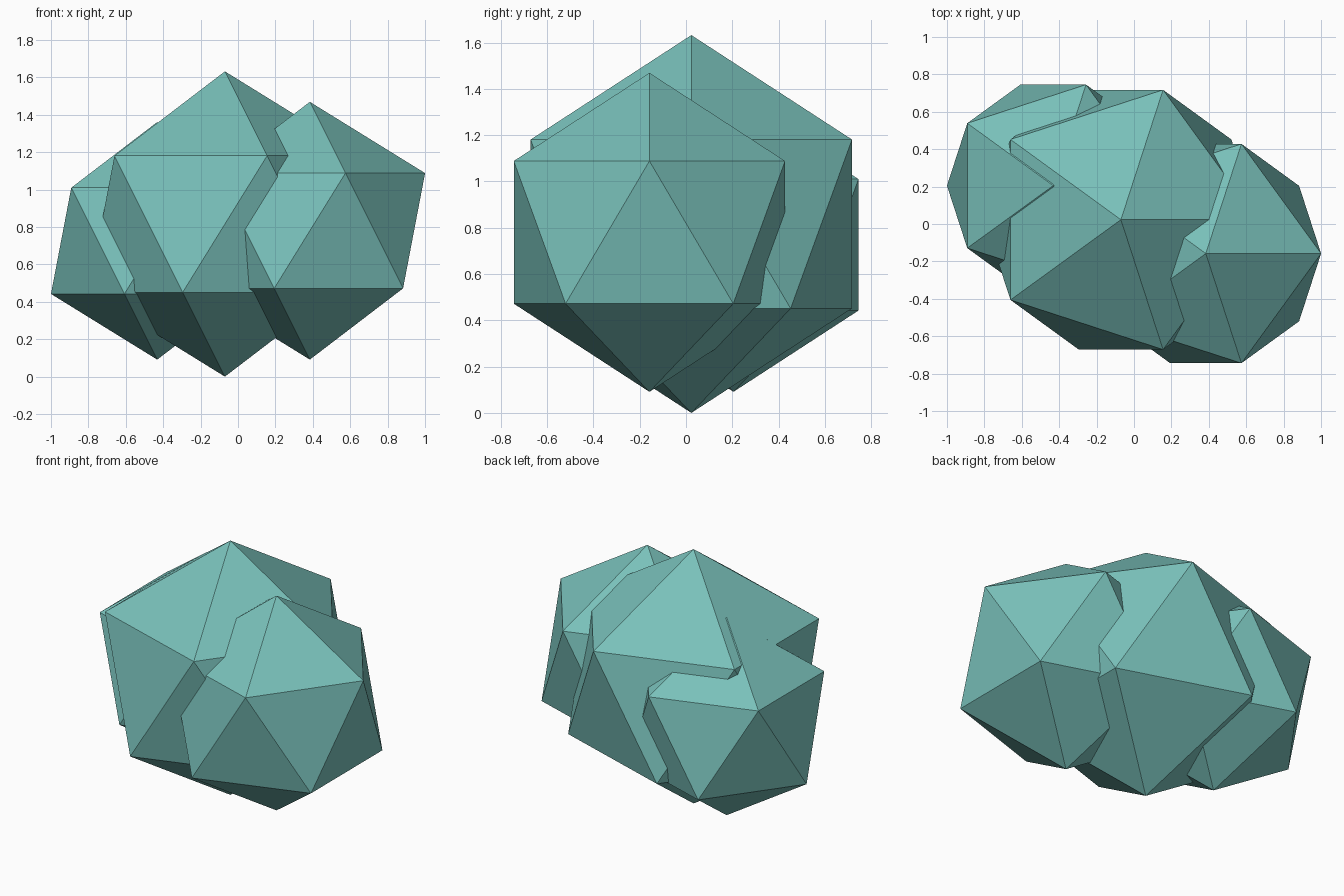
import bpy

if "Cube" in bpy.data.objects:
    bpy.data.objects.remove(bpy.data.objects["Cube"])

# Teal material shared by all lobes
mat = bpy.data.materials.new("teal")
mat.diffuse_color = (0.19, 0.53, 0.49, 1)
mat.use_nodes = True
mat.node_tree.nodes["Principled BSDF"].inputs["Base Color"].default_value = mat.diffuse_color


def lobe(name, radius, centre):
    """One flat-faced icosahedron with a vertex pointing straight up."""
    bpy.ops.mesh.primitive_ico_sphere_add(subdivisions=1, radius=radius, location=centre)
    ob = bpy.context.object
    ob.name = name
    ob.data.materials.append(mat)
    return ob


# Bush / foliage clump made of three overlapping lobes
lobe("middle_lobe", 0.816, (-0.07, 0.023, 0.816))
lobe("right_lobe", 0.689, (0.384, -0.158, 0.780))
lobe("left_lobe", 0.635, (-0.432, 0.205, 0.726))
